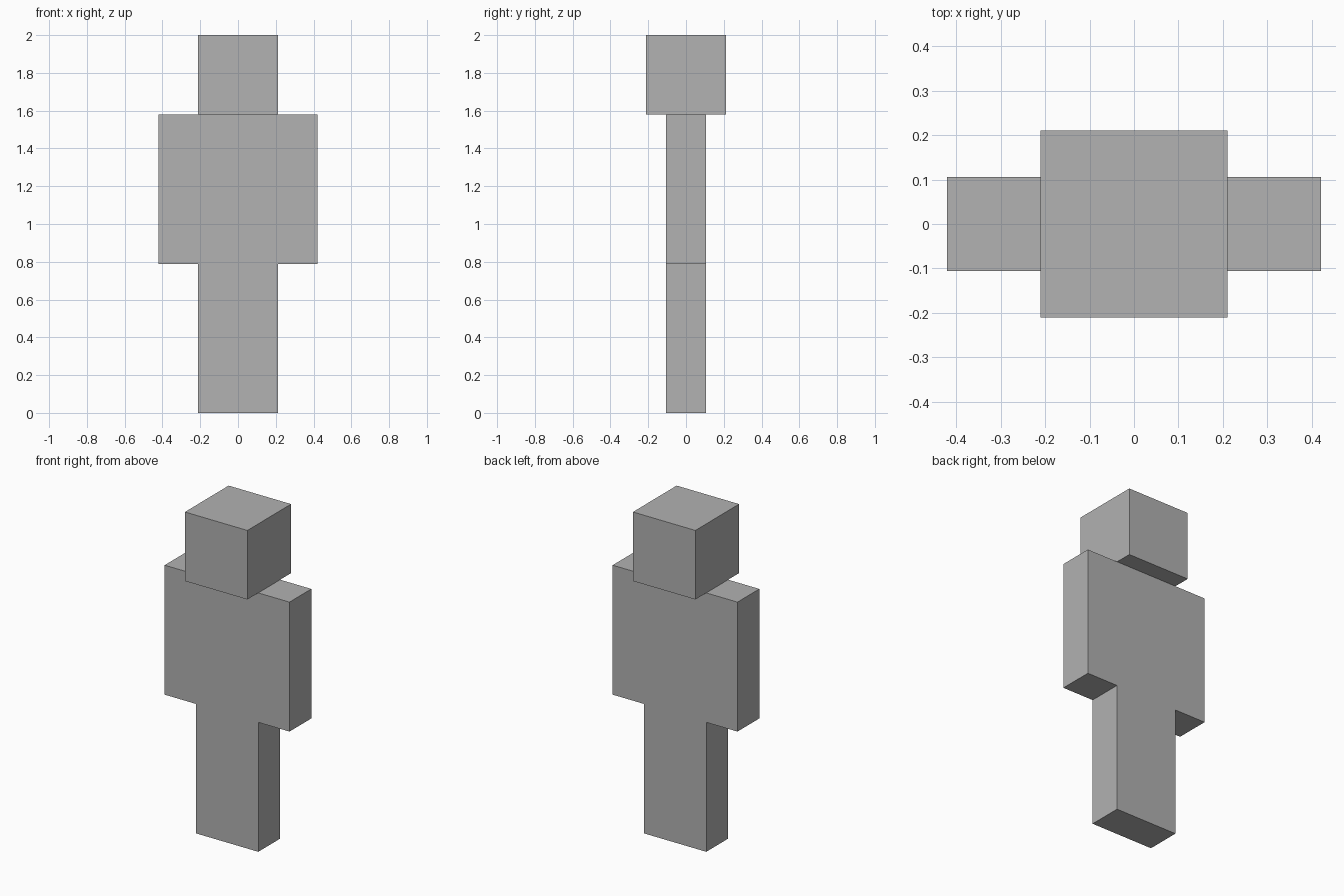
import bpy

if "Cube" in bpy.data.objects:
    bpy.data.objects.remove(bpy.data.objects["Cube"])

U = 2 / 38  # modelling unit: the figure is 38 units tall

grey = bpy.data.materials.new("plain grey")
grey.diffuse_color = (0.445, 0.445, 0.445, 1)
grey.use_nodes = True
grey.node_tree.nodes["Principled BSDF"].inputs["Base Color"].default_value = grey.diffuse_color


def box(name, size, centre_x, bottom):
    """Flat-faced block given in units, resting on height 'bottom'."""
    sx, sy, sz = (s * U for s in size)
    bpy.ops.mesh.primitive_cube_add(size=1, location=(centre_x * U, 0, bottom * U + sz / 2))
    ob = bpy.context.object
    ob.name = name
    ob.scale = (sx, sy, sz)
    bpy.ops.object.transform_apply(location=False, rotation=False, scale=True)
    ob.data.materials.append(grey)
    return ob


# head and torso
box("head", (8, 8, 8), 0, 30)
box("torso", (8, 4, 15), 0, 15)

# paired limbs
for side, s in (("left", 1), ("right", -1)):
    box(side + "_arm", (4, 4, 15), 6 * s, 15)
    box(side + "_leg", (4, 4, 15), 2 * s, 0)
